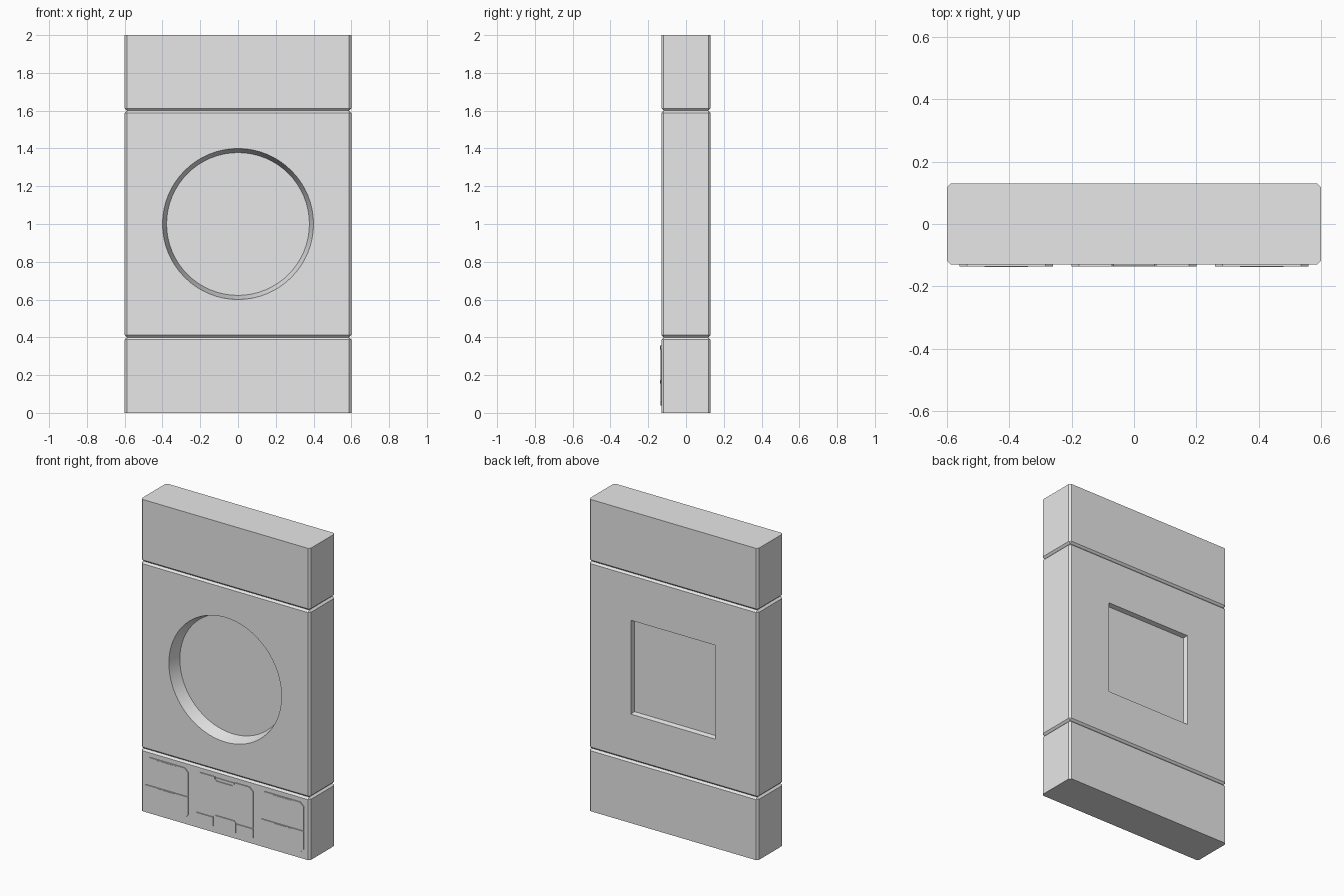
import bpy, bmesh, math

if "Cube" in bpy.data.objects:
    bpy.data.objects.remove(bpy.data.objects["Cube"])

grey = bpy.data.materials.new("plain_grey")
grey.diffuse_color = (0.8, 0.8, 0.8, 1)
grey.use_nodes = True
grey.node_tree.nodes["Principled BSDF"].inputs["Base Color"].default_value = grey.diffuse_color
DEPTH = 0.13   # half thickness of the slab
CH = 0.012     # chamfer width


def finish(name, bm, hidden=False):
    bmesh.ops.recalc_face_normals(bm, faces=bm.faces)
    mesh = bpy.data.meshes.new(name)
    bm.to_mesh(mesh)
    bm.free()
    mesh.materials.append(grey)
    ob = bpy.data.objects.new(name, mesh)
    bpy.context.collection.objects.link(ob)
    ob.hide_render = hidden
    return ob


def block(name, z0, z1, sharp_z=None):
    """Chamfered slab; edges lying at height sharp_z stay square."""
    bm = bmesh.new()
    bmesh.ops.create_cube(bm, size=1)
    for v in bm.verts:
        v.co.x *= 1.2
        v.co.y *= 2 * DEPTH
        v.co.z = z0 if v.co.z < 0 else z1
    edges = [e for e in bm.edges
             if sharp_z is None or any(abs(v.co.z - sharp_z) > 1e-4 for v in e.verts)]
    bmesh.ops.bevel(bm, geom=edges, offset=CH, segments=1, affect='EDGES')
    return finish(name, bm)


def loft(name, front, back, y0, y1, hidden=False):
    """Solid between two matching x,z outlines."""
    bm = bmesh.new()
    a = [bm.verts.new((x, y0, z)) for x, z in front]
    b = [bm.verts.new((x, y1, z)) for x, z in back]
    bm.faces.new(a)
    bm.faces.new(b)
    for i in range(len(a)):
        j = (i + 1) % len(a)
        bm.faces.new((a[i], a[j], b[j], b[i]))
    return finish(name, bm, hidden)


def ring(r, n, turn=0):
    return [(r * math.cos(turn + 2 * math.pi * i / n),
             1 + r * math.sin(turn + 2 * math.pi * i / n)) for i in range(n)]


def cut(target, cutter):
    mod = target.modifiers.new("cut", 'BOOLEAN')
    mod.operation = 'DIFFERENCE'
    mod.solver = 'EXACT'
    mod.object = cutter
    bpy.context.view_layer.objects.active = target
    bpy.ops.object.modifier_apply(modifier=mod.name)
    bpy.data.objects.remove(cutter)


# Three stacked slabs
block("base_block", 0, 0.4, 0)
body = block("middle_block", 0.4, 1.6)
block("top_block", 1.6, 2.0, 2.0)

# Tapered round recess at the front, square recess at the back
y_out, y_in = -DEPTH - 0.02, -DEPTH + 0.08
cut(body, loft("round_cutter", ring(0.405, 64), ring(0.378, 64), y_out, y_in, True))
half = math.sqrt(2)
cut(body, loft("square_cutter", ring(0.295 * half, 4, math.pi / 4),
               ring(0.305 * half, 4, math.pi / 4), DEPTH - 0.03, DEPTH + 0.02, True))
bpy.ops.object.select_all(action='DESELECT')
body.select_set(True)
bpy.context.view_layer.objects.active = body
bpy.ops.object.shade_smooth_by_angle(angle=math.radians(25))


def plate(name, pts, thick=0.006):
    loft(name, pts, pts, -DEPTH - thick, -DEPTH + 0.002)


def notch(cx, z, w, d):
    """Outline points of a grip notch cut down from a top edge, right to left."""
    return [(cx + w, z), (cx + w, z - d * 0.5), (cx + w - d * 0.6, z - d),
            (cx - w + d * 0.6, z - d), (cx - w, z - d * 0.5), (cx - w, z)]


# Side drawers: an upper and a lower front on each side, each with a grip lip
C = 0.024
for side, cx in (("left", -0.41), ("right", 0.41)):
    l, r = cx - 0.15, cx + 0.15
    plate(side + "_upper_drawer", [(l, 0.183), (r, 0.183), (r, 0.36 - C), (r - C, 0.36),
                                   (l + C, 0.36), (l, 0.36 - C)])
    plate(side + "_lower_drawer", [(l + C, 0.04), (r - C, 0.04), (r, 0.04 + C),
                                   (r, 0.179), (l, 0.179), (l, 0.04 + C)])
    for level, z in (("upper", 0.355), ("lower", 0.175)):
        plate(f"{side}_{level}_grip", notch(cx, z, 0.07, 0.02), 0.0075)

# Centre door with grip notch at the top and an opening over the lower tab
plate("centre_door", [(-0.2, 0.102), (-0.082, 0.102), (-0.082, 0.106), (-0.068, 0.118),
                      (0.068, 0.118), (0.082, 0.106), (0.082, 0.102), (0.2, 0.102),
                      (0.2, 0.36 - C), (0.2 - C, 0.36)] + notch(0, 0.36, 0.07, 0.024)
      + [(-0.2 + C, 0.36), (-0.2, 0.36 - C)])
plate("centre_grip", notch(0, 0.356, 0.066, 0.018), 0.004)
plate("centre_tab", [(-0.078, 0.04), (0.078, 0.04), (0.078, 0.104), (0.066, 0.114),
                     (-0.066, 0.114), (-0.078, 0.104)])
for side, s in (("left", -1), ("right", 1)):
    plate(side + "_kick_plate", [(s * 0.082, 0.04), (s * 0.2, 0.04),
                                 (s * 0.2, 0.098), (s * 0.082, 0.098)])
